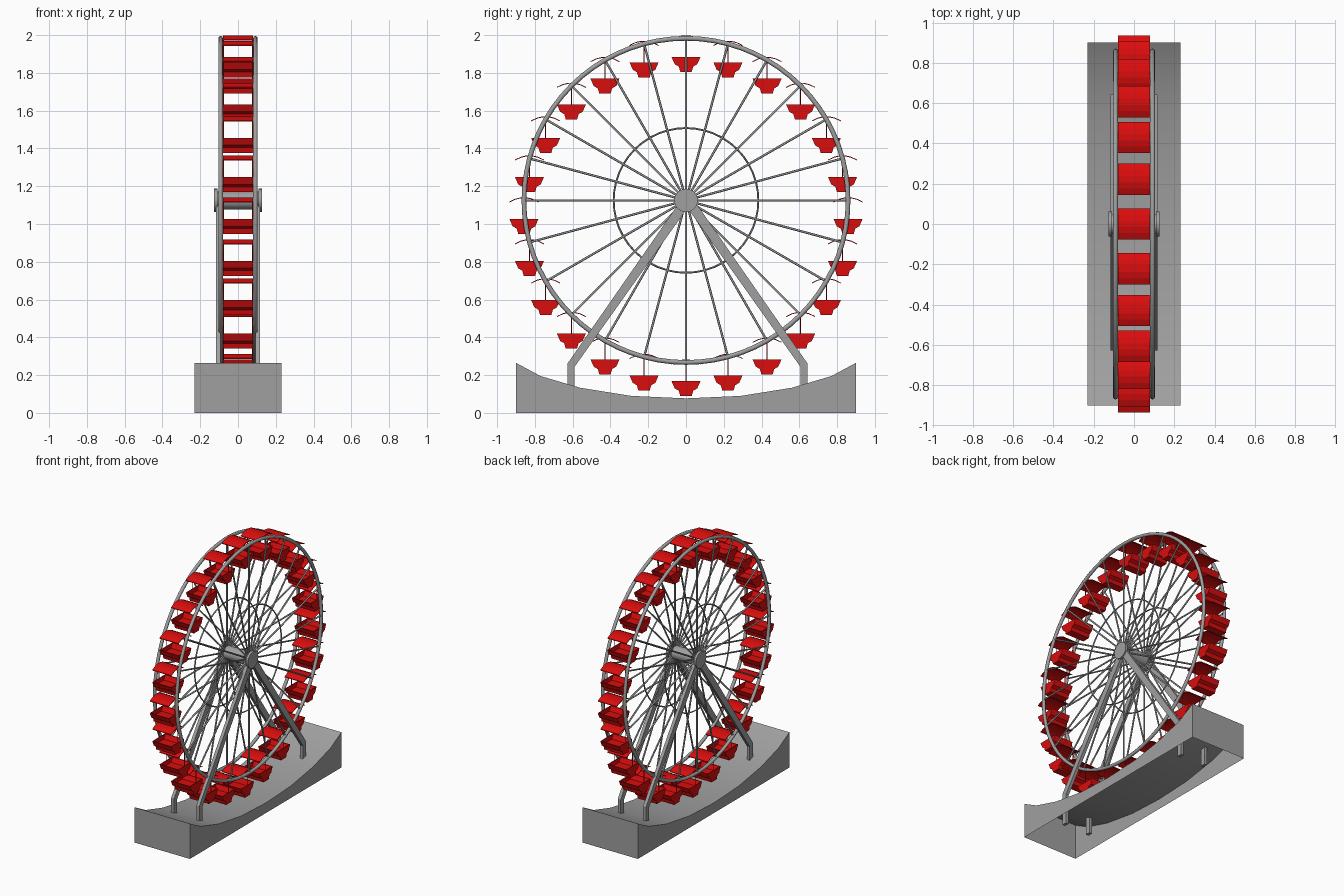
import bpy, bmesh, math
from mathutils import Vector, Matrix

if "Cube" in bpy.data.objects:
    bpy.data.objects.remove(bpy.data.objects["Cube"])

HUB_Z, RIM_R, SIDE_X, COUNT = 1.125, 0.858, 0.092, 24


def material(name, rgb):
    m = bpy.data.materials.new(name)
    m.diffuse_color = (*rgb, 1)
    m.use_nodes = True
    m.node_tree.nodes["Principled BSDF"].inputs["Base Color"].default_value = m.diffuse_color
    return m


GREY = material("steel grey", (0.35, 0.35, 0.35))
RED = material("cabin red", (0.70, 0.004, 0.004))


def finish(name, bm, mat, smooth=None):
    me = bpy.data.meshes.new(name)
    bm.to_mesh(me)
    bm.free()
    me.materials.append(mat)
    ob = bpy.data.objects.new(name, me)
    bpy.context.collection.objects.link(ob)
    if smooth:
        bpy.ops.object.select_all(action='DESELECT')
        ob.select_set(True)
        bpy.context.view_layer.objects.active = ob
        bpy.ops.object.shade_smooth_by_angle(angle=math.radians(smooth))
    return ob


def rod(bm, a, b, r, sides=6):
    a, b = Vector(a), Vector(b)
    d = b - a
    mat = Matrix.Translation((a + b) / 2) @ d.to_track_quat('Z', 'Y').to_matrix().to_4x4()
    bmesh.ops.create_cone(bm, cap_ends=True, segments=sides, radius1=r, radius2=r,
                          depth=d.length, matrix=mat)


def ring(bm, x, radius, r, major=72, minor=8):
    rows = []
    for i in range(major):
        t = 2 * math.pi * i / major
        rows.append([])
        for j in range(minor):
            p = 2 * math.pi * j / minor
            q = radius + r * math.cos(p)
            rows[-1].append(bm.verts.new((x + r * math.sin(p), q * math.sin(t),
                                          HUB_Z + q * math.cos(t))))
    for i in range(major):
        for j in range(minor):
            k, l = (i + 1) % major, (j + 1) % minor
            bm.faces.new((rows[i][j], rows[k][j], rows[k][l], rows[i][l]))


def extrude_x(bm, profile, x0, x1, closed=True, caps=True):
    """Sweep a (y, z) outline along x."""
    a = [bm.verts.new((x0, y, z)) for y, z in profile]
    b = [bm.verts.new((x1, y, z)) for y, z in profile]
    n = len(profile)
    for i in range(n if closed else n - 1):
        k = (i + 1) % n
        bm.faces.new((a[i], a[k], b[k], b[i]))
    if caps:
        bm.faces.new(a)
        bm.faces.new(b[::-1])
    bmesh.ops.recalc_face_normals(bm, faces=bm.faces)


# Curved base: a hollow shell without a floor
half = [(0.29, 0.09), (0.56, 0.133), (0.77, 0.195), (0.9, 0.265)]
deck = [(-y, z) for y, z in reversed(half)] + [(0, 0.077)] + half
bm = bmesh.new()
extrude_x(bm, [(-0.9, 0)] + deck + [(0.9, 0)], -0.23, 0.23, closed=False)
finish("base", bm, GREY, 30)

# Rims, inner rings and spokes on both sides
rims, inner, spokes = bmesh.new(), bmesh.new(), bmesh.new()
for x in (-SIDE_X, SIDE_X):
    ring(rims, x, RIM_R, 0.0125)
    ring(inner, x, 0.383, 0.005, 48, 6)
    for i in range(COUNT):
        t = 2 * math.pi * i / COUNT
        rod(spokes, (x, 0, HUB_Z),
            (x, RIM_R * math.sin(t), HUB_Z + RIM_R * math.cos(t)), 0.006)
finish("wheel_rims", rims, GREY, 60)
finish("inner_rings", inner, GREY, 60)
finish("spokes", spokes, GREY, 65)

# Axle with end discs
bm = bmesh.new()
rod(bm, (-0.11, 0, HUB_Z), (0.11, 0, HUB_Z), 0.048, 24)
for s in (-1, 1):
    rod(bm, (s * 0.108, 0, HUB_Z), (s * 0.126, 0, HUB_Z), 0.062, 24)
finish("axle", bm, GREY, 40)

# Bent support legs
bm = bmesh.new()
for sx in (-1, 1):
    for sy in (-1, 1):
        leg = [(0.0, 1.15), (0.0, 1.085), (0.597, 0.245), (0.597, 0.02),
               (0.635, 0.02), (0.635, 0.262), (0.035, 1.125)]
        extrude_x(bm, [(sy * y + 0.008, z) for y, z in leg], sx * 0.093, sx * 0.117)
finish("support_legs", bm, GREY)

# Hanging cabins: tub, roof and hanger rods
TUB = [(-0.077, -0.098), (-0.06, -0.137), (-0.038, -0.15), (-0.03, -0.178),
       (0.03, -0.178), (0.038, -0.15), (0.06, -0.137), (0.077, -0.098)]
LINER = [(0.07, -0.098), (0.054, -0.132), (-0.054, -0.132), (-0.07, -0.098)]
ROOF = [(-0.077, -0.006), (-0.045, 0.009), (-0.015, 0.016),
        (0.015, 0.016), (0.045, 0.009), (0.077, -0.006)]
tubs, roofs, hangers = bmesh.new(), bmesh.new(), bmesh.new()
for i in range(COUNT):
    t = 2 * math.pi * i / COUNT
    py, pz = RIM_R * math.sin(t), HUB_Z + RIM_R * math.cos(t)

    def at(pts):
        return [(py + y, pz + z) for y, z in pts]

    extrude_x(tubs, at(TUB + LINER), -0.076, 0.076)
    for x0, x1 in ((-0.079, -0.074), (0.074, 0.079)):
        extrude_x(tubs, at(TUB), x0, x1)
    extrude_x(roofs, at(ROOF + [(y, z - 0.005) for y, z in reversed(ROOF)]), -0.079, 0.079)
    for x in (-0.076, 0.076):
        rod(hangers, (x, py, pz + 0.005), (x, py, pz - 0.11), 0.003, 4)
finish("cabin_tubs", tubs, RED)
finish("cabin_roofs", roofs, RED)
finish("cabin_hangers", hangers, RED)
